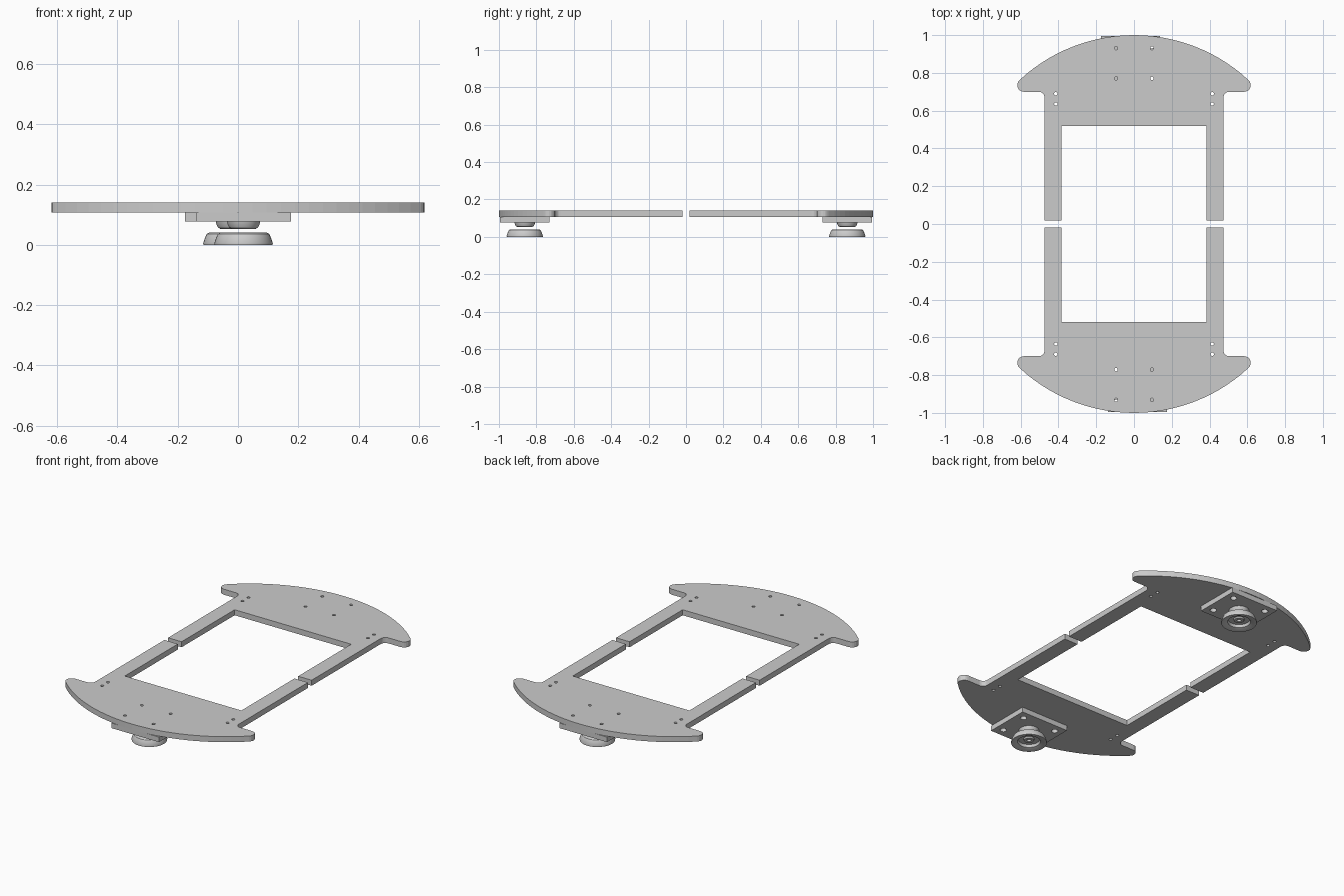
import bpy, bmesh
from math import sin, cos, pi, radians, atan2
from mathutils import Matrix

if "Cube" in bpy.data.objects:
    bpy.data.objects.remove(bpy.data.objects["Cube"])


def link(name, bm):
    bmesh.ops.recalc_face_normals(bm, faces=bm.faces)
    me = bpy.data.meshes.new(name)
    bm.to_mesh(me)
    bm.free()
    ob = bpy.data.objects.new(name, me)
    bpy.context.collection.objects.link(ob)
    return ob


def arc(cx, cy, r, a0, a1, n):
    return [(cx + r * cos(a0 + (a1 - a0) * i / n),
             cy + r * sin(a0 + (a1 - a0) * i / n)) for i in range(n + 1)]


def slab(name, pts, z0, z1):
    bm = bmesh.new()
    f = bm.faces.new([bm.verts.new((x, y, z0)) for x, y in pts])
    g = bmesh.ops.extrude_face_region(bm, geom=[f])
    bmesh.ops.translate(bm, vec=(0, 0, z1 - z0),
                        verts=[v for v in g["geom"] if isinstance(v, bmesh.types.BMVert)])
    return link(name, bm)


def drill(ob, spots, r):
    bm = bmesh.new()
    for x, y in spots:
        bmesh.ops.create_cone(bm, cap_ends=True, segments=16, radius1=r, radius2=r,
                              depth=0.3, matrix=Matrix.Translation((x, y, 0.1)))
    cutter = link("hole_cutter", bm)
    m = ob.modifiers.new("holes", "BOOLEAN")
    m.object = cutter
    m.solver = "EXACT"
    bpy.context.view_layer.objects.active = ob
    ob.select_set(True)
    bpy.ops.object.modifier_apply(modifier=m.name)
    ob.select_set(False)
    bpy.data.objects.remove(cutter)


def lathe(name, profile, x, y, n=40):
    bm = bmesh.new()
    vs = [bm.verts.new((r, 0, z)) for r, z in profile]
    es = [bm.edges.new((vs[i], vs[(i + 1) % len(vs)])) for i in range(len(vs))]
    bmesh.ops.spin(bm, geom=vs + es, cent=(0, 0, 0), axis=(0, 0, 1),
                   angle=2 * pi, steps=n)
    bmesh.ops.remove_doubles(bm, verts=bm.verts, dist=1e-5)
    ob = link(name, bm)
    ob.location = (x, y, 0)
    smooth(ob)
    return ob


def smooth(ob):
    bpy.ops.object.select_all(action="DESELECT")
    ob.select_set(True)
    bpy.context.view_layer.objects.active = ob
    bpy.ops.object.shade_smooth_by_angle(angle=radians(30))
    ob.select_set(False)


# Right half of the deck outline: arm, fillet, wing tip, then the big curved end
CY, R = 0.1085, 0.8915
tip = atan2(0.735 - CY, 0.583)
half = [(0.385, 0.518), (0.385, 0.0175), (0.474, 0.0175)]
half += arc(0.504, 0.67, 0.03, pi, pi / 2, 6)
half += arc(0.583, 0.735, 0.035, -pi / 2, tip, 8)
half += arc(0, CY, R, tip, pi / 2, 14)[1:]
outline = half + [(-x, y) for x, y in reversed(half[:-1])]

# s = 1 builds the back end, s = -1 the front end turned by 180 degrees
for s, end in ((1, "back"), (-1, "front")):
    deck = slab(end + "_deck", [(s * x, s * y) for x, y in outline], 0.107, 0.14)
    drill(deck, [(sx * x, s * y) for sx in (1, -1) for x, y in
                 ((0.095, 0.771), (0.095, 0.931), (0.414, 0.635), (0.414, 0.69))], 0.009)

    # Caster mounting plate, offset a little to one side
    cx, cy = -0.0185 * s, 0.862 * s
    w, h = 0.1565, 0.133
    plate = slab(end + "_caster_plate", [(cx - w, cy - h), (cx + w, cy - h),
                                         (cx + w, cy + h), (cx - w, cy + h)], 0.077, 0.107)
    drill(plate, [(cx + a * 0.11, cy + b * 0.085) for a in (1, -1) for b in (1, -1)], 0.018)

    # Caster bearing cap and floating foot ring
    lathe(end + "_caster_cap", [(0.012, 0.077), (0.055, 0.077), (0.053, 0.068), (0.048, 0.058),
                                (0.04, 0.053), (0.032, 0.053), (0.028, 0.06), (0.012, 0.06)],
          cx, cy)
    lathe(end + "_caster_foot", [(0.012, 0.04), (0.078, 0.04), (0.085, 0.036), (0.089, 0.028),
                                 (0.097, 0.006), (0.096, 0.0), (0.085, 0.0), (0.062, 0.008),
                                 (0.058, 0.024), (0.03, 0.024), (0.027, 0.016), (0.012, 0.016)],
          cx, cy)
